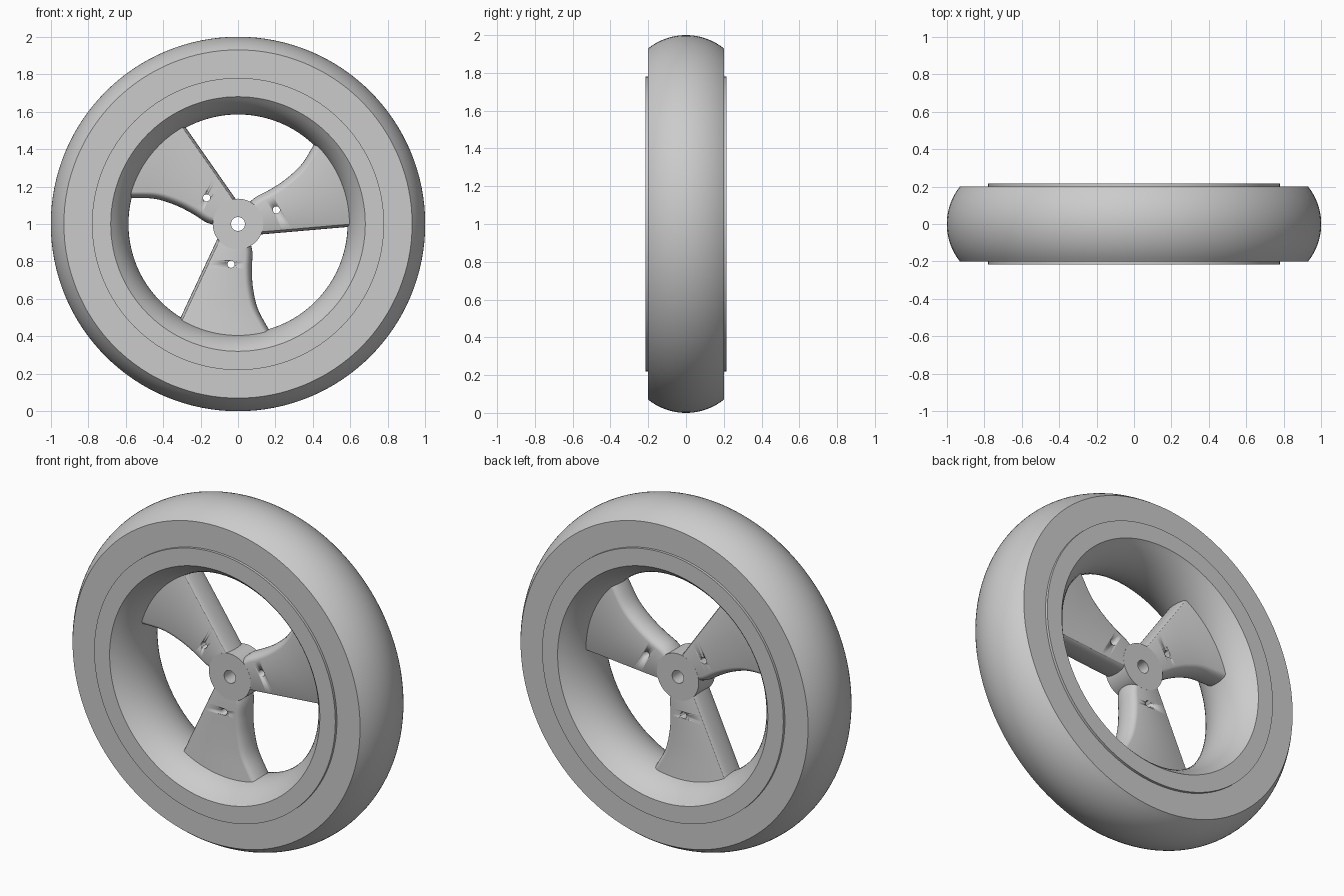
import bpy, bmesh, math
from mathutils import Vector, Matrix

cube = bpy.data.objects.get("Cube")
if cube:
    bpy.data.objects.remove(cube, do_unlink=True)

grey = bpy.data.materials.new("plain grey")
grey.use_nodes = True
grey.diffuse_color = (0.6, 0.6, 0.6, 1)
grey.node_tree.nodes["Principled BSDF"].inputs["Base Color"].default_value = (0.6, 0.6, 0.6, 1)

AXLE = Vector((0, 0, 1))


def finish(bm, name):
    """Turn a bmesh into a shaded object centred on the axle."""
    bmesh.ops.remove_doubles(bm, verts=bm.verts, dist=1e-5)
    bmesh.ops.recalc_face_normals(bm, faces=bm.faces)
    mesh = bpy.data.meshes.new(name)
    bm.to_mesh(mesh)
    bm.free()
    mesh.materials.append(grey)
    for face in mesh.polygons:
        face.use_smooth = True
    mesh.set_sharp_from_angle(angle=math.radians(30))
    ob = bpy.data.objects.new(name, mesh)
    ob.location = AXLE
    bpy.context.collection.objects.link(ob)
    return ob


def lathe(name, profile, steps=128):
    """Spin a closed (radius, y) profile round the y axis."""
    bm = bmesh.new()
    verts = [bm.verts.new((r, y, 0)) for r, y in profile]
    edges = [bm.edges.new((v, verts[i - 1])) for i, v in enumerate(verts)]
    bmesh.ops.spin(bm, geom=verts + edges, cent=(0, 0, 0), axis=(0, 1, 0),
                   angle=math.tau, steps=steps, use_merge=True)
    return finish(bm, name)


def arc(r_mid, r_end, half, n=20):
    """Circular arc in (radius, y), symmetric about y = 0."""
    sag = r_mid - r_end
    big = (half * half + sag * sag) / (2 * abs(sag))
    sign = math.copysign(1, sag)
    ys = [-half + 2 * half * i / n for i in range(n + 1)]
    return [(r_mid - sign * (big - math.sqrt(big * big - y * y)), y) for y in ys]


# Tyre, rim and hub
lathe("tyre", arc(1.0, 0.93, 0.2) + [(0.77, 0.2), (0.77, -0.2)])
lathe("rim", arc(0.585, 0.68, 0.215) + [(0.78, 0.215), (0.78, -0.215)])
lathe("hub", [(0.037, -0.0755), (0.135, -0.0755), (0.135, 0.0755), (0.037, 0.0755)], 64)

# Spoke outline: one straight edge and one curved edge, as (x, z)
HALF = 0.075
STRAIGHT = (Vector((-0.094, -0.045)), Vector((-0.363, -0.62)))
CURVED = [Vector(p) for p in ((0.06, -0.08), (0.077, -0.15), (0.074, -0.24), (0.08, -0.34),
                              (0.105, -0.45), (0.16, -0.555), (0.235, -0.68))]


def smooth_path(pts, n=6):
    """Catmull-Rom curve through the points."""
    ext = [2 * pts[0] - pts[1]] + pts + [2 * pts[-1] - pts[-2]]
    out = []
    for a, b, c, d in zip(ext, ext[1:], ext[2:], ext[3:]):
        for k in range(n):
            t = k / n
            out.append(0.5 * (2 * b + (c - a) * t + (2 * a - 5 * b + 4 * c - d) * t ** 2
                              + (3 * b - a - 3 * c + d) * t ** 3))
    return out + [pts[-1]]


def spoke(name, angle):
    """Loft a slab with bulging sides between the two edges."""
    bm = bmesh.new()
    path = smooth_path(CURVED)
    rings = []
    for i, q in enumerate(path):
        p = STRAIGHT[0].lerp(STRAIGHT[1], i / (len(path) - 1))
        across = (q - p).normalized()
        ring = []
        for edge, inward, inset in ((p, across, 0.02), (q, -across, 0.04)):
            for k in range(13):
                a = math.pi * (k / 12 - 0.5) * (1 if edge is p else -1)
                pt = edge + inward * inset * (1 - math.cos(a))
                ring.append(bm.verts.new((pt.x, HALF * math.sin(a), pt.y)))
        rings.append(ring)
    for r0, r1 in zip(rings, rings[1:]):
        for k in range(len(r0)):
            bm.faces.new((r0[k - 1], r0[k], r1[k], r1[k - 1]))
    bm.faces.new(rings[0])
    bm.faces.new(rings[-1])
    ob = finish(bm, name)
    ob.rotation_euler.y = angle

    # Small through hole
    cut = bmesh.new()
    bmesh.ops.create_cone(cut, cap_ends=True, segments=32, radius1=0.019, radius2=0.019, depth=0.4,
                          matrix=Matrix.Translation((-0.037, 0, -0.215)) @ Matrix.Rotation(math.pi / 2, 4, "X"))
    cutter = finish(cut, name + "_hole_cutter")
    cutter.rotation_euler.y = angle
    cutter.hide_render = True
    cutter.hide_viewport = True
    cutter.display_type = "WIRE"
    mod = ob.modifiers.new("hole", "BOOLEAN")
    mod.operation = "DIFFERENCE"
    mod.solver = "EXACT"
    mod.object = cutter


for n, label in enumerate(("lower", "upper_right", "upper_left")):
    spoke(label + "_spoke", -n * math.tau / 3)
